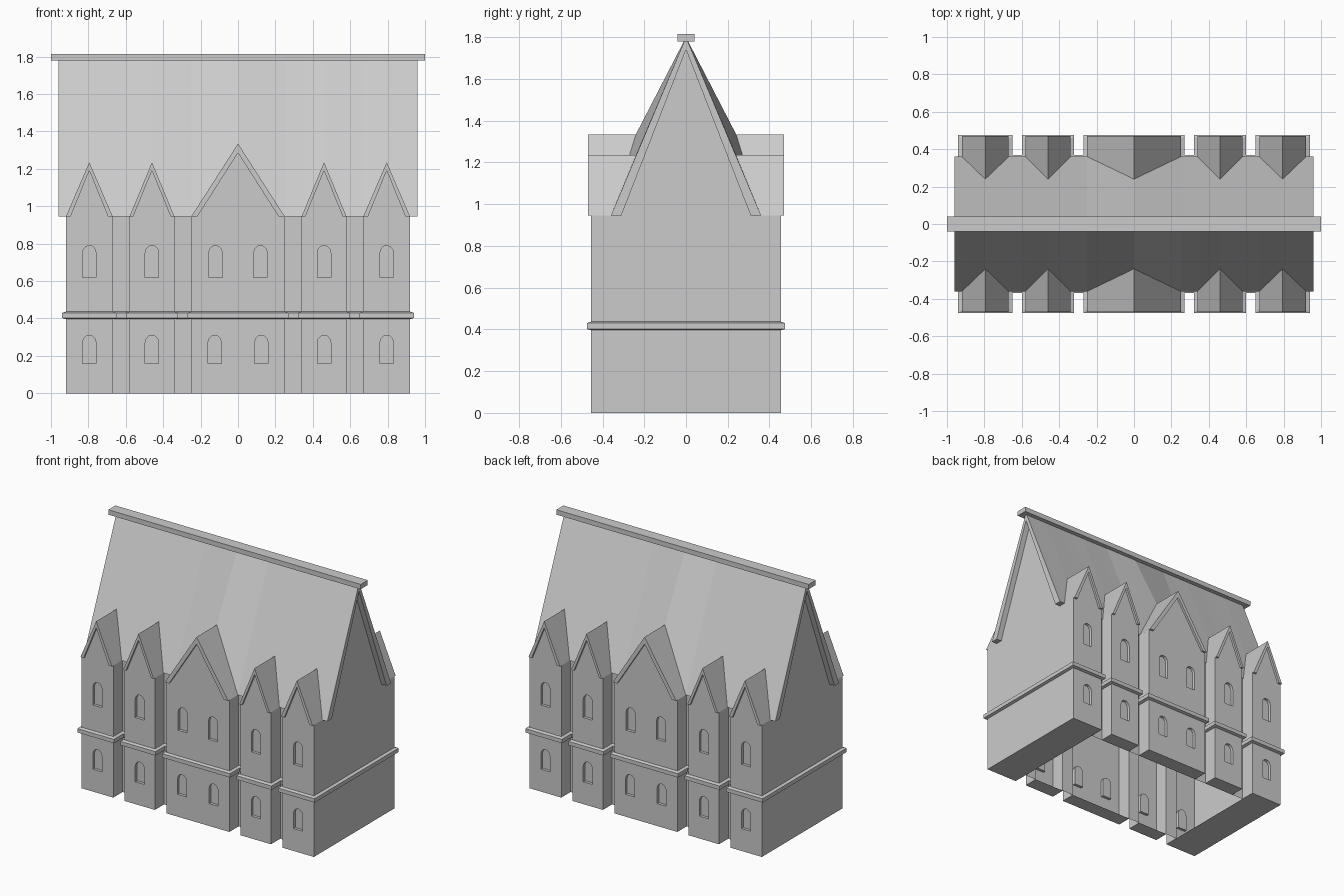
import bpy, bmesh, math
from mathutils import Vector

if "Cube" in bpy.data.objects:
    bpy.data.objects.remove(bpy.data.objects["Cube"])

YW, YR, ZE = 0.455, 0.35, 0.945      # bay front, recess wall, eaves height
YG, YE = 0.47, 0.36                  # bay roof front, main eaves
YV = 0.24                            # where bay ridges meet the main roof
# centre, half width, apex, inner half width, inner apex, lower / upper window offsets
BAYS = [(c, 0.125 if abs(c) > .6 else 0.12, 1.235, 0.1, 1.19, (0,), (0,))
        for c in (-0.795, -0.46, 0.46, 0.795)]
BAYS.insert(2, (0, 0.25, 1.335, 0.217, 1.285, (-.125, .125), (-.12, .12)))


def face(bm, pts, out):
    """Add a face turned towards the direction out."""
    f = bm.faces.new([bm.verts.new(p) for p in pts])
    f.normal_update()
    if f.normal.dot(Vector(out)) < 0:
        f.normal_flip()


def finish(bm, name):
    bmesh.ops.remove_doubles(bm, verts=bm.verts, dist=1e-4)
    me = bpy.data.meshes.new(name)
    bm.to_mesh(me)
    bm.free()
    ob = bpy.data.objects.new(name, me)
    bpy.context.collection.objects.link(ob)
    return ob


def outline(o):
    """Floor plan with projecting bays, grown by o, anticlockwise."""
    pts = []
    for i, b in enumerate(BAYS):
        l, r = b[0] - b[1] - o, b[0] + b[1] + o
        if i > 0:
            pts.append((l, -YR - o))
        pts += [(l, -YW - o), (r, -YW - o)]
        if i < 4:
            pts.append((r, -YR - o))
    return pts + [(-x, -y) for x, y in pts]


def arch(cx, z0, z1, w=0.036, rise=0.04):
    pts = [(cx - w, z0), (cx + w, z0)]
    for i in range(7):
        a = math.pi * i / 6
        pts.append((cx + w * math.cos(a), z1 - rise + rise * math.sin(a)))
    return pts


def front_panel(bay, s, name):
    """Gabled bay front with arched window niches; s is the side of y."""
    cx, h, za, hi, zi, low, up = bay
    loops = [[(cx - h, 0), (cx + h, 0), (cx + h, ZE), (cx + hi, ZE),
              (cx, zi), (cx - hi, ZE), (cx - h, ZE)]]
    holes = [arch(cx + d, .16, .31) for d in low] + [arch(cx + d, .62, .79) for d in up]
    bm = bmesh.new()
    edges = []
    for lp in loops + holes:
        vs = [bm.verts.new((x, s * YW, z)) for x, z in lp]
        edges += [bm.edges.new((vs[i - 1], vs[i])) for i in range(len(vs))]
    bmesh.ops.triangle_fill(bm, edges=edges, use_beauty=True, normal=(0, s, 0))
    for f in bm.faces:
        f.normal_update()
        if f.normal.y * s < 0:
            f.normal_flip()
    yb = s * (YW - 0.02)
    for lp in holes:
        mx = (lp[0][0] + lp[1][0]) / 2
        mz = (lp[0][1] + lp[4][1]) / 2
        face(bm, [(x, yb, z) for x, z in lp], (0, s, 0))
        for i in range(len(lp)):
            (x0, z0), (x1, z1) = lp[i - 1], lp[i]
            face(bm, [(x0, s * YW, z0), (x1, s * YW, z1), (x1, yb, z1), (x0, yb, z0)],
                 (mx - (x0 + x1) / 2, 0, mz - (z0 + z1) / 2))
    ob = finish(bm, name)
    # merge the flat triangles into clean faces
    bm = bmesh.new()
    bm.from_mesh(ob.data)
    bmesh.ops.dissolve_limit(bm, angle_limit=0.01, verts=bm.verts, edges=bm.edges)
    bm.to_mesh(ob.data)
    bm.free()


def bay_roof(bay, s, name):
    cx, h, za, hi, zi = bay[:5]
    bm = bmesh.new()
    for k in (-1, 1):
        o, i = cx + k * h, cx + k * hi
        # slope, front edge, underside, soffit
        face(bm, [(o, s * YG, ZE), (cx, s * YG, za), (cx, s * YV, za), (o, s * YE, ZE)], (k, 0, 1))
        face(bm, [(o, s * YG, ZE), (cx, s * YG, za), (cx, s * YG, zi), (i, s * YG, ZE)], (0, s, 0))
        face(bm, [(o, s * YG, ZE), (i, s * YG, ZE), (i, s * YE, ZE), (o, s * YE, ZE)], (0, 0, -1))
        face(bm, [(i, s * YG, ZE), (cx, s * YG, zi), (cx, s * YW, zi), (i, s * YW, ZE)], (-k, 0, -1))
    finish(bm, name)


for s, side in ((-1, "front"), (1, "back")):
    for n, b in enumerate(BAYS, 1):
        front_panel(b, s, f"{side}_bay_wall_{n}")
        bay_roof(b, s, f"{side}_bay_roof_{n}")

# side walls of the bays, recess walls, end gables and bay floors
bm = bmesh.new()
plan = outline(0)
for i in range(len(plan)):
    (x0, y0), (x1, y1) = plan[i - 1], plan[i]
    bay_front = abs(y0) > .45 and abs(y1) > .45
    if not bay_front:
        face(bm, [(x0, y0, 0), (x1, y1, 0), (x1, y1, ZE), (x0, y0, ZE)], (y1 - y0, x0 - x1, 0))
for k in (-1, 1):
    x = k * 0.92
    face(bm, [(x, -YW, 0), (x, YW, 0), (x, YW, ZE), (x, .31, ZE), (x, 0, 1.74),
              (x, -.31, ZE), (x, -YW, ZE)], (k, 0, 0))
    face(bm, [(x, -YW, 0), (x, YW, 0), (k * .67, YW, 0), (k * .67, -YW, 0)], (0, 0, -1))
    for b in BAYS[1:4]:
        l, r = b[0] - b[1], b[0] + b[1]
        face(bm, [(l, k * YR, 0), (r, k * YR, 0), (r, k * YW, 0), (l, k * YW, 0)], (0, 0, -1))
finish(bm, "walls")

# string course running round the plan
bm = bmesh.new()
prof = [(0, .396), (.02, .402), (.02, .43), (0, .437)]
rings = [[(x, y, z) for x, y in outline(o)] for o, z in prof]
for a, b in zip(rings, rings[1:]):
    for i in range(len(a)):
        out = (a[i][1] - a[i - 1][1], a[i - 1][0] - a[i][0], 0)
        face(bm, [a[i - 1], a[i], b[i], b[i - 1]],
             out)
finish(bm, "string_course")

# main roof: slopes cut round the bay roofs, with thick verges
bm = bmesh.new()
low = [(-.96, YE, ZE)]
for b in BAYS:
    low += [(b[0] - b[1], YE, ZE), (b[0], YV, b[2]), (b[0] + b[1], YE, ZE)]
low.append((.96, YE, ZE))
ZR = 1.8
for s in (-1, 1):
    for p, q in zip(low, low[1:]):
        face(bm, [(p[0], s * p[1], p[2]), (q[0], s * q[1], q[2]), (q[0], 0, ZR), (p[0], 0, ZR)],
             (0, s, .5))
    face(bm, [(-.96, s * .31, ZE), (.96, s * .31, ZE), (.96, 0, 1.74), (-.96, 0, 1.74)], (0, -s, -.5))
    face(bm, [(-.96, s * .31, ZE), (.96, s * .31, ZE), (.96, s * YE, ZE), (-.96, s * YE, ZE)], (0, 0, -1))
    for k in (-1, 1):
        x = k * .96
        face(bm, [(x, s * YE, ZE), (x, 0, ZR), (x, 0, 1.74), (x, s * .31, ZE)], (k, 0, 0))
finish(bm, "main_roof")

# ridge beam
bpy.ops.mesh.primitive_cube_add(size=1, location=(0, 0, 1.7975))
ridge = bpy.context.object
ridge.name = "ridge_beam"
ridge.scale = (2, .08, .035)
